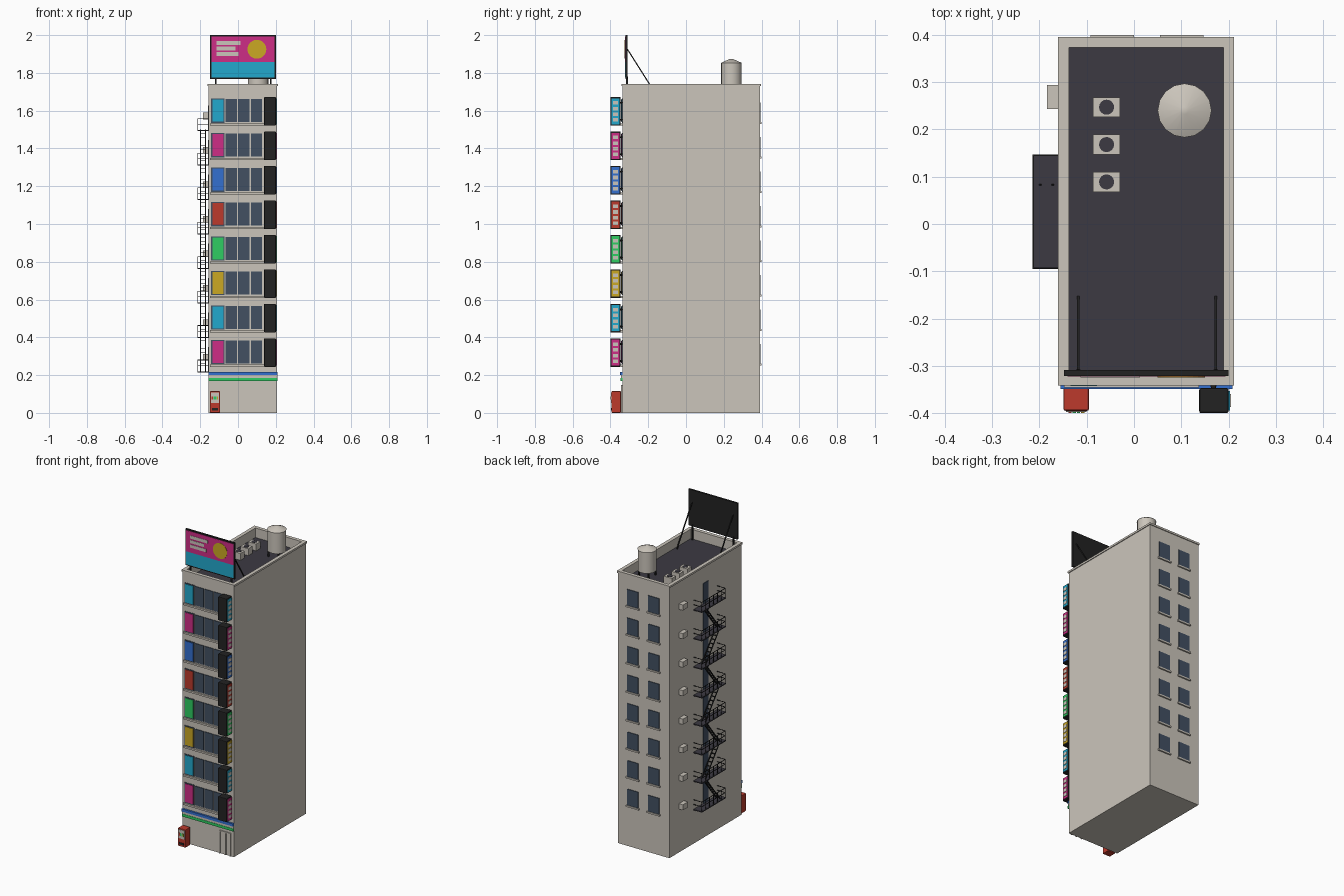
import bpy, bmesh, math
from mathutils import Vector, Matrix

if "Cube" in bpy.data.objects:
    bpy.data.objects.remove(bpy.data.objects["Cube"], do_unlink=True)


def linear(c):
    return c / 12.92 if c <= 0.04045 else ((c + 0.055) / 1.055) ** 2.4


def material(name, code):
    rgb = [linear(b / 255) for b in bytes.fromhex(code)]
    m = bpy.data.materials.new(name)
    m.use_nodes = True
    m.diffuse_color = (*rgb, 1)
    m.node_tree.nodes["Principled BSDF"].inputs["Base Color"].default_value = (*rgb, 1)
    return m


WALL, ROOF, GLASS, BLACK, MAGENTA, CYAN, BLUE, RED, GREEN, YELLOW = range(10)
MATS = [material(n, c) for n, c in (
    ("warm concrete", "CBC5BB"), ("roof grey", "3C3A42"), ("slate glass", "425062"),
    ("black metal", "222222"), ("magenta", "CE2D86"), ("cyan", "22A9CD"),
    ("blue", "3470D0"), ("red", "BC3A2C"), ("green", "2ECC62"), ("yellow", "CBA824"))]


class Part:
    """Collects boxes, beams and discs into one named object."""

    def __init__(self, name):
        self.name, self.bm = name, bmesh.new()

    def paint(self, verts, mat):
        for f in {f for v in verts for f in v.link_faces}:
            f.material_index = mat

    def box(self, xs, ys, zs, mat):
        lo, hi = Vector((xs[0], ys[0], zs[0])), Vector((xs[1], ys[1], zs[1]))
        m = Matrix.Translation((lo + hi) / 2) @ Matrix.Diagonal((*(hi - lo), 1))
        self.paint(bmesh.ops.create_cube(self.bm, size=1, matrix=m)["verts"], mat)

    def beam(self, a, b, w, mat=BLACK):
        a, b = Vector(a), Vector(b)
        d = b - a
        m = (Matrix.Translation((a + b) / 2) @ d.to_track_quat("Z", "X").to_matrix().to_4x4()
             @ Matrix.Diagonal((w, w, d.length, 1)))
        self.paint(bmesh.ops.create_cube(self.bm, size=1, matrix=m)["verts"], mat)

    def cone(self, loc, r1, r2, depth, mat, sides=16, turn=0):
        m = Matrix.Translation(loc) @ Matrix.Rotation(turn, 4, "X")
        self.paint(bmesh.ops.create_cone(self.bm, cap_ends=True, segments=sides, radius1=r1,
                                         radius2=r2, depth=depth, matrix=m)["verts"], mat)

    def done(self, bevel=0, smooth=False):
        me = bpy.data.meshes.new(self.name)
        self.bm.to_mesh(me)
        self.bm.free()
        for m in MATS:
            me.materials.append(m)
        ob = bpy.data.objects.new(self.name, me)
        bpy.context.collection.objects.link(ob)
        if bevel:
            mod = ob.modifiers.new("edge bevel", "BEVEL")
            mod.width, mod.segments = bevel, 2
        if smooth:
            bpy.ops.object.select_all(action="DESELECT")
            ob.select_set(True)
            bpy.context.view_layer.objects.active = ob
            bpy.ops.object.shade_smooth_by_angle(angle=math.radians(30))


L, R, F, B = -0.156, 0.207, -0.337, 0.391   # wall planes
ROOF_Z, TOP = 1.68, 1.742
PITCH = 0.1825
FLOORS = [(k * PITCH, c) for k, c in enumerate(
    (MAGENTA, CYAN, YELLOW, GREEN, RED, BLUE, MAGENTA, CYAN))]


def ring(part, out, width, zs):
    x0, x1, y0, y1 = L - out, R + out, F - out, B + out
    for xs in ((x0, x0 + width), (x1 - width, x1)):
        part.box(xs, (y0, y1), zs, WALL)
    for ys in ((y0, y0 + width), (y1 - width, y1)):
        part.box((x0 + width, x1 - width), ys, zs, WALL)


# Tower body, parapet and roof
p = Part("tower_body")
p.box((L, R), (F, B), (0, ROOF_Z - 0.002), WALL)
ring(p, 0, 0.016, (ROOF_Z - 0.002, TOP - 0.012))
p.done()
p = Part("parapet_coping")
ring(p, 0.005, 0.023, (TOP - 0.012, TOP))
p.done()
p = Part("roof_deck")
p.box((L + 0.016, R - 0.016), (F + 0.016, B - 0.016), (ROOF_Z - 0.002, ROOF_Z), ROOF)
p.done()

# Front window bands with one coloured pane per floor
p = Part("front_windows")
s = Part("front_sills")
for z, colour in FLOORS:
    p.box((-0.142, -0.072), (F - 0.003, F), (z + 0.258, z + 0.387), GLASS)
    p.box((-0.134, -0.078), (F - 0.006, F), (z + 0.264, z + 0.381), colour)
    for i in range(3):
        x = -0.066 + i * 0.067
        p.box((x, x + 0.06), (F - 0.004, F), (z + 0.262, z + 0.383), GLASS)
    s.box((-0.148, 0.138), (F - 0.009, F), (z + 0.244, z + 0.255), WALL)
p.done()
s.done()

# Rear windows with sills
p = Part("rear_windows")
s = Part("rear_sills")
for z, _ in FLOORS:
    for x in (-0.046, 0.101):
        p.box((x - 0.039, x + 0.039), (B, B + 0.004), (z + 0.262, z + 0.365), GLASS)
        s.box((x - 0.046, x + 0.046), (B, B + 0.009), (z + 0.252, z + 0.262), WALL)
p.done()
s.done()

# Street level stripes and entrance
p = Part("street_stripes")
for z, colour, out in ((0.2, BLUE, 0.012), (0.185, WALL, 0.008), (0.168, GREEN, 0.01)):
    p.box((L + 0.001, R + 0.001), (F - out, F), (z, z + 0.017), colour)
p.done()
p = Part("street_entrance")
for x in (0.105, 0.145, 0.18):
    p.box((x, x + 0.008), (F - 0.006, F), (0, 0.14), WALL)
p.box((0.105, 0.188), (F - 0.006, F), (0.14, 0.148), WALL)
p.done()

# Projecting shop signs
p = Part("sign_boxes")
s = Part("sign_faces")
for z, colour in FLOORS:
    p.box((0.138, 0.2), (-0.4, -0.347), (z + 0.243, z + 0.395), BLACK)
    for h in (0.27, 0.36):
        p.box((0.162, 0.174), (-0.348, F), (z + h, z + h + 0.01), BLACK)
    s.box((0.199, 0.203), (-0.394, -0.353), (z + 0.25, z + 0.388), colour)
    for i in range(4):
        h = z + 0.264 + i * 0.03
        s.box((0.202, 0.205), (-0.387, -0.36), (h, h + 0.019), WALL)
p.done(bevel=0.004)
s.done()

# Vending machine
p = Part("vending_machine")
p.box((-0.149, -0.095), (-0.395, -0.345), (0, 0.115), RED)
p.done(bevel=0.004)
p = Part("vending_front")
p.box((-0.144, -0.1), (-0.398, -0.394), (0.052, 0.108), WALL)
for i, colour in enumerate((RED, GREEN, GREEN, YELLOW)):
    x = -0.139 + i * 0.009
    p.box((x, x + 0.007), (-0.4, -0.397), (0.07, 0.088), colour)
p.box((-0.138, -0.106), (-0.397, -0.394), (0.012, 0.026), BLACK)
p.done()

# Rooftop billboard
p = Part("billboard_panel")
p.box((-0.148, 0.2), (-0.321, -0.309), (1.768, 2.0), BLACK)
p.done()
p = Part("billboard_artwork")
p.box((-0.141, 0.193), (-0.323, -0.32), (1.858, 1.993), MAGENTA)
p.box((-0.141, 0.193), (-0.323, -0.32), (1.775, 1.858), CYAN)
for i, x in enumerate((0.013, -0.013, 0.002)):
    z = 1.948 - i * 0.029
    p.box((-0.113, x), (-0.325, -0.322), (z, z + 0.02), WALL)
p.cone((0.1, -0.3235, 1.925), 0.05, 0.05, 0.003, YELLOW, 24, math.pi / 2)
p.done()
p = Part("billboard_supports")
for x in (-0.118, 0.173):
    p.beam((x, -0.312, ROOF_Z), (x, -0.312, 1.78), 0.009)
    p.beam((x, -0.31, 1.925), (x, -0.155, ROOF_Z), 0.006)
p.done()

# Water tank on legs
TX, TY = 0.107, 0.24
p = Part("water_tank")
p.cone((TX, TY, 1.785), 0.055, 0.055, 0.134, WALL)
p.cone((TX, TY, 1.863), 0.057, 0.008, 0.022, WALL)
p.done(smooth=True)
p = Part("tank_legs")
for sx in (-0.034, 0.034):
    for sy in (-0.034, 0.034):
        p.beam((TX + sx, TY + sy, ROOF_Z), (TX + sx, TY + sy, 1.72), 0.008)
p.done()

# Rooftop cooling units
p = Part("roof_cooling_units")
for y in (0.089, 0.168, 0.247):
    p.box((-0.087, -0.03), (y - 0.021, y + 0.021), (ROOF_Z, 1.724), WALL)
    p.cone((-0.058, y, 1.7245), 0.016, 0.016, 0.003, ROOF)
p.done()

# Left side: doors, wall units and fire escape
p = Part("side_doors")
s = Part("wall_cooling_units")
e = Part("fire_escape_platforms")
r = Part("fire_escape_rails")
t = Part("fire_escape_stairs")
X0, Y0, Y1 = -0.213, -0.095, 0.147
for k, (z, _) in enumerate(FLOORS):
    deck = z + 0.22
    p.box((L - 0.004, L), (0.0, 0.052), (deck, deck + 0.13), GLASS)
    s.box((-0.184, L), (0.243, 0.294), (z + 0.277, z + 0.312), WALL)
    e.box((X0 - 0.002, L), (Y0, Y1), (deck - 0.006, deck), ROOF)
    # outer rail, end rails and posts
    for h in (0.03, 0.06):
        r.beam((X0, Y0, deck + h), (X0, Y1, deck + h), 0.003)
        for y in (Y0 + 0.002, Y1 - 0.002):
            r.beam((X0, y, deck + h), (L, y, deck + h), 0.003)
    for i in range(7):
        y = Y0 + 0.002 + i * (Y1 - Y0 - 0.004) / 6
        r.beam((X0, y, deck), (X0, y, deck + 0.06), 0.003)
    # stair flight up to the next platform
    if k < 7:
        a, b = (0.085, -0.06) if k % 2 else (-0.06, 0.085)
        for x in (-0.198, -0.172):
            t.beam((x, a, deck), (x, b, deck + PITCH), 0.005)
        for i in range(1, 9):
            y, h = a + (b - a) * i / 9, deck + PITCH * i / 9
            t.box((-0.198, -0.172), (y - 0.006, y + 0.006), (h - 0.001, h + 0.001), BLACK)
for part in (p, s, e, r, t):
    part.done()
